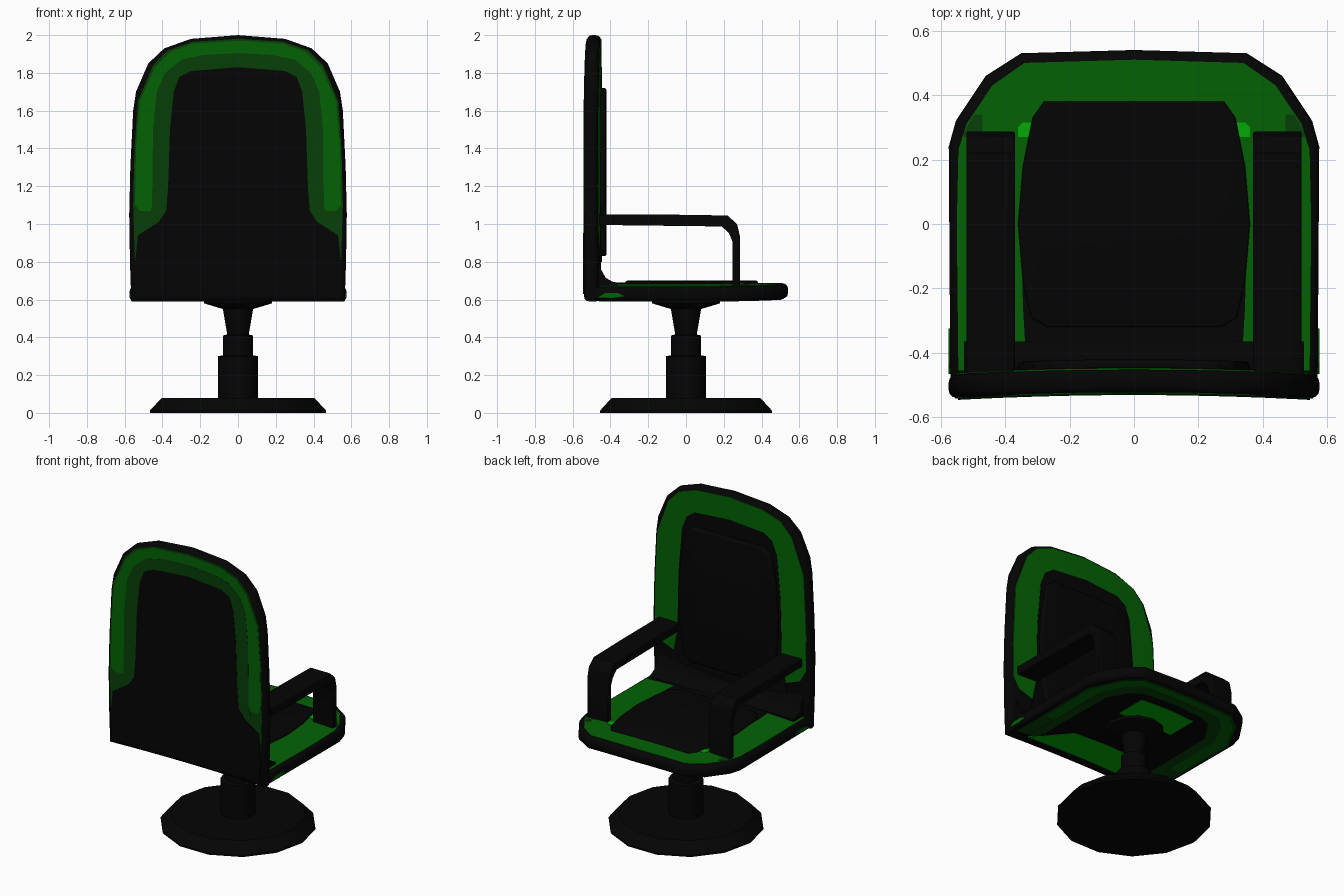
import bpy, bmesh, math
from mathutils import Vector

cube = bpy.data.objects.get("Cube")
if cube:
    bpy.data.objects.remove(cube, do_unlink=True)


def material(name, rgb):
    m = bpy.data.materials.new(name)
    m.use_nodes = True
    m.diffuse_color = (*rgb, 1)
    bsdf = m.node_tree.nodes["Principled BSDF"]
    bsdf.inputs["Base Color"].default_value = (*rgb, 1)
    bsdf.inputs["Roughness"].default_value = 0.8
    return m


BLACK = material("black", (0.0013, 0.0013, 0.0013))
GREEN = material("green", (0.001, 0.122, 0.0013))
DARK = material("dark_green", (0.002, 0.05, 0.0022))
BRIGHT = material("bright_green", (0.001, 0.4, 0.002))

BOW = 0.05  # gentle sideways curve shared by the seat and the back
made = []


def on_seat(u, v, w):
    return Vector((u, v, w - BOW * u * u))


def on_back(u, v, w):
    return Vector((u, w - BOW * u * u, v))


def across(u, v, w):
    return Vector((w, u, v))


def mirrored(half):
    return half + [(-x, v) for x, v in reversed(half) if x > 0]


def finish(name, bm, mat):
    bmesh.ops.recalc_face_normals(bm, faces=bm.faces)
    mesh = bpy.data.meshes.new(name)
    bm.to_mesh(mesh)
    bm.free()
    mesh.materials.append(mat)
    obj = bpy.data.objects.new(name, mesh)
    bpy.context.collection.objects.link(obj)
    made.append(obj)


def slab(name, outline, lo, hi, place, mat, bevel=0.0):
    """Extrude an outline from lo to hi, round its rims, then place and bow it."""
    bm = bmesh.new()
    face = bm.faces.new([bm.verts.new((u, v, lo)) for u, v in outline])
    top = bmesh.ops.extrude_face_region(bm, geom=[face], use_keep_orig=True)["geom"]
    bmesh.ops.translate(bm, vec=(0, 0, hi - lo),
                        verts=[g for g in top if isinstance(g, bmesh.types.BMVert)])
    bmesh.ops.recalc_face_normals(bm, faces=bm.faces)
    if bevel:
        rims = [e for e in bm.edges if abs(e.verts[0].co.z - e.verts[1].co.z) < 1e-5]
        bmesh.ops.bevel(bm, geom=rims, offset=bevel, segments=3, profile=0.5,
                        affect='EDGES', clamp_overlap=True)
    if place is not across:
        for i in range(-5, 6):
            bmesh.ops.bisect_plane(bm, geom=bm.verts[:] + bm.edges[:] + bm.faces[:],
                                   plane_co=(i * 0.1, 0, 0), plane_no=(1, 0, 0))
    for v in bm.verts:
        v.co = place(*v.co)
    finish(name, bm, mat)


def lathe(name, profile, sides, mat):
    bm = bmesh.new()
    rings = [[bm.verts.new((r * math.cos(a), r * math.sin(a), z))
              for a in (math.tau * i / sides for i in range(sides))] for r, z in profile]
    for a, b in zip(rings, rings[1:]):
        for i in range(sides):
            j = (i + 1) % sides
            bm.faces.new((a[i], a[j], b[j], b[i]))
    bm.faces.new(rings[0])
    bm.faces.new(rings[-1])
    finish(name, bm, mat)


# Pedestal
lathe("base_disc", [(.467, 0), (.467, .012), (.405, .078)], 14, BLACK)
lathe("column", [(.105, .07), (.105, .30), (.08, .305), (.08, .41), (.057, .415),
                 (.08, .55), (.18, .58), (.18, .61)], 12, BLACK)

# Seat shell
seat = mirrored([(.57, -.49), (.575, .24), (.553, .32), (.46, .46), (.35, .53), (0, .54)])
slab("seat_shell", seat, .606, .686, on_seat, BLACK, .028)

# Seat top trim and cushion
TOP = .686
slab("seat_trim", mirrored([(.545, -.455), (.55, 0), (.545, .23), (.52, .31), (.44, .43),
                            (.34, .50), (0, .51)]), TOP - .004, TOP + .002, on_seat, GREEN)
slab("seat_panel", mirrored([(.335, -.42), (.345, -.25), (.35, .1), (.28, .36)]),
     TOP - .003, TOP + .004, on_seat, BLACK)
slab("seat_cushion", mirrored([(.27, -.32), (.32, -.29), (.345, -.18), (.36, 0), (.345, .18),
                               (.315, .33), (.28, .38)]),
     TOP - .01, TOP + .014, on_seat, BLACK, .008)

# Small painted marks beside the armrest feet and low on the seat sides
bright_mark = [(.30, .27), (.36, .27), (.36, .30), (.345, .315), (.31, .315)]
dark_mark = [(.47, .27), (.535, .27), (.515, .31), (.495, .34), (.47, .34)]
side_mark = [(-.465, .612), (-.43, .634), (-.36, .634), (-.325, .618), (-.39, .608)]
for side, s in (("left", 1), ("right", -1)):
    slab(side + "_bright_mark", [(s * x, y) for x, y in bright_mark],
         TOP - .002, TOP + .004, on_seat, BRIGHT)
    slab(side + "_dark_mark", [(s * x, y) for x, y in dark_mark],
         TOP - .002, TOP + .004, on_seat, DARK)
    slab(side + "_side_mark", side_mark, s * .567, s * .575, across, GREEN)

# Painted underside
LOW = .606
under = [
    ("underside_border", [(.54, -.44), (.545, .22), (.435, .43), (.335, .505), (0, .512)], DARK),
    ("underside_arch", [(.525, -.2), (.53, .22), (.425, .415), (.325, .49), (0, .497)], GREEN),
    ("underside_inner_band", [(.45, -.44), (.45, .21), (.37, .37), (.28, .435), (0, .44)], DARK),
    ("underside_panel", [(.39, -.44), (.38, .20), (.3, .33), (.22, .37), (0, .38)], BLACK),
    ("underside_rear_strip", [(.44, -.46), (.25, -.25), (0, -.24)], BRIGHT),
    ("underside_patch", [(.2, .10), (.2, .31), (0, .32)], BRIGHT),
]
for i, (name, half, mat) in enumerate(under):
    slab(name, mirrored(half), LOW - .0013 * (i + 1), LOW + .001, on_seat, mat)

# Back shell
back = mirrored([(.565, .59), (.572, .8), (.576, 1.05), (.57, 1.3), (.555, 1.6), (.54, 1.7),
                 (.475, 1.85), (.39, 1.93), (.25, 1.98), (0, 2.0)])
slab("back_shell", back, -.525, -.45, on_back, BLACK, .028)

# Painted rear of the back, each plate just above the one before
REAR = -.525
rear = [
    ("rear_border", [(.546, .8), (.555, 1.1), (.548, 1.4), (.53, 1.65), (.45, 1.84),
                     (.37, 1.92), (.24, 1.965), (0, 1.98)], DARK),
    ("rear_arch", [(.52, 1.07), (.545, 1.1), (.54, 1.4), (.52, 1.65), (.44, 1.83),
                   (.36, 1.91), (.24, 1.955), (0, 1.97)], GREEN),
    ("rear_inner_band", [(.47, 1.04), (.455, 1.1), (.45, 1.5), (.43, 1.7), (.385, 1.8),
                         (.3, 1.87), (.18, 1.895), (0, 1.905)], DARK),
    ("rear_panel", [(.54, .63), (.547, .78), (.53, .94), (.42, 1.01), (.38, 1.07), (.37, 1.2),
                    (.36, 1.5), (.34, 1.7), (.31, 1.78), (.25, 1.81), (0, 1.83)], BLACK),
]
for i, (name, half, mat) in enumerate(rear):
    slab(name, mirrored(half), REAR - .0015 * (i + 1), REAR + .003, on_back, mat)

# Back front trim and cushion
FRONT = -.45
slab("back_trim", mirrored([(.40, .86), (.51, .90), (.548, .97), (.552, 1.2), (.533, 1.6),
                            (.45, 1.83), (.37, 1.915), (.24, 1.96), (0, 1.98)]),
     FRONT - .003, FRONT + .003, on_back, GREEN)
slab("back_panel", mirrored([(.42, .80), (.38, 1.0), (.37, 1.4), (.345, 1.68), (.31, 1.77),
                             (.25, 1.81), (0, 1.83)]),
     FRONT - .002, FRONT + .005, on_back, BLACK)
slab("back_cushion", mirrored([(.27, .83), (.32, .86), (.35, 1.05), (.36, 1.27), (.345, 1.5),
                               (.31, 1.68), (.26, 1.72)]),
     FRONT - .01, FRONT + .03, on_back, BLACK, .014)

# Curved joint between the seat and the back
slab("seat_back_joint", [(-.49, .64), (-.465, .82), (-.45, .76), (-.425, .715), (-.39, .695),
                         (-.365, .69), (-.365, .64)], -.528, .528, across, BLACK)

# Armrests
arm = [(-.47, 1.05), (-.1, 1.05), (.22, 1.045), (.27, 1.0), (.287, .93), (.287, .66),
       (.245, .66), (.245, .91), (.228, .95), (.19, .987), (-.47, .995)]
for side, lo, hi in (("left", .37, .52), ("right", -.52, -.37)):
    slab(side + "_armrest", arm, lo, hi, across, BLACK, .006)

# Smooth the rounded rims, keep the facets sharp
bpy.ops.object.select_all(action='DESELECT')
for obj in made:
    obj.select_set(True)
bpy.context.view_layer.objects.active = made[0]
bpy.ops.object.shade_smooth_by_angle(angle=math.radians(32))
